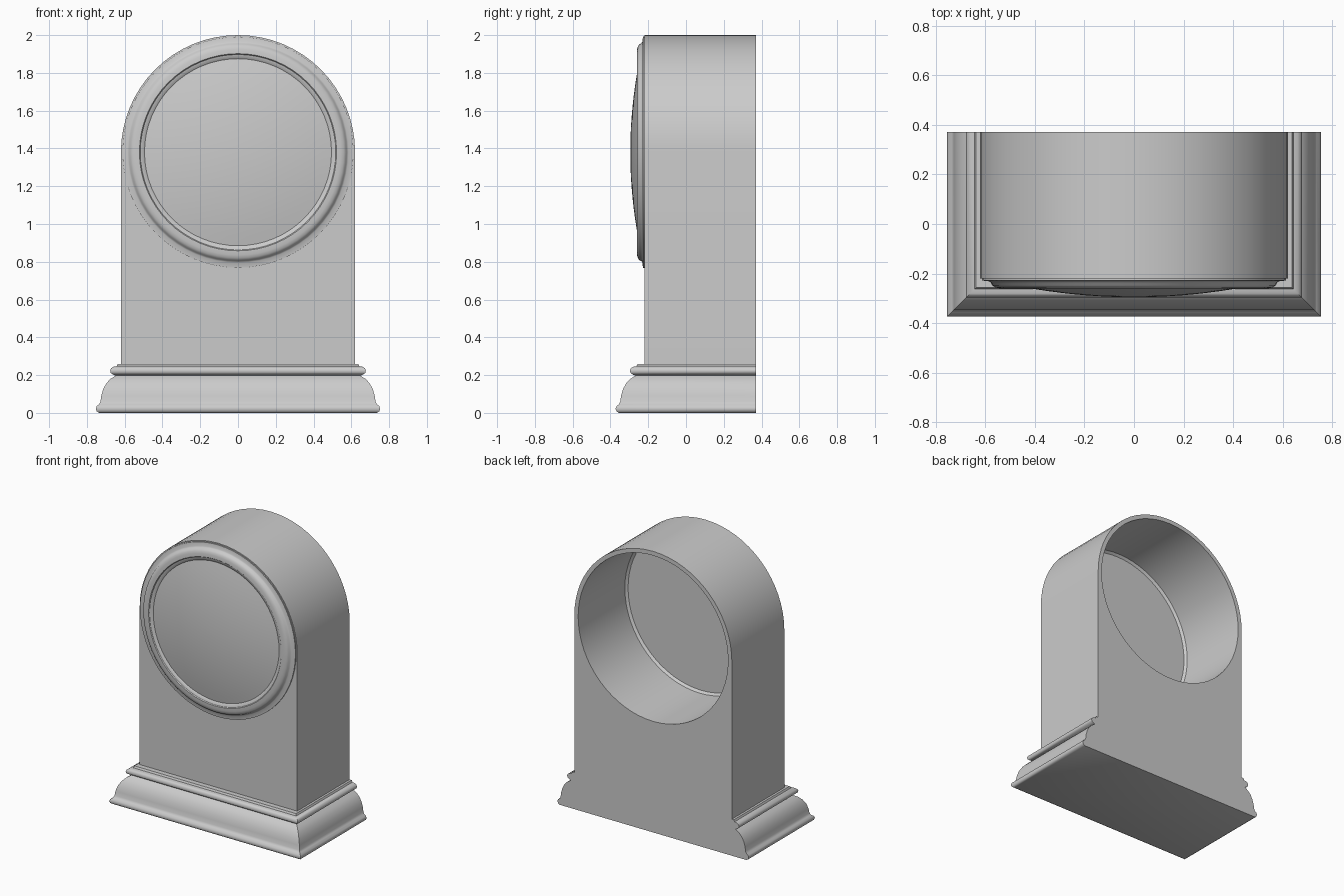
import bpy, bmesh, math

cube = bpy.data.objects.get("Cube")
if cube:
    bpy.data.objects.remove(cube, do_unlink=True)

# one plain colour
grey = bpy.data.materials.new("plain grey")
grey.use_nodes = True
GREY = (0.6, 0.6, 0.6, 1)
grey.diffuse_color = GREY
grey.node_tree.nodes["Principled BSDF"].inputs["Base Color"].default_value = GREY

R = 0.62          # arch radius
CENTRE_Z = 1.38   # arch and dial centre height
FRONT, BACK = -0.22, 0.37


def finish(name, bm, angle=35):
    bmesh.ops.remove_doubles(bm, verts=bm.verts, dist=1e-5)
    bmesh.ops.recalc_face_normals(bm, faces=bm.faces)
    mesh = bpy.data.meshes.new(name)
    bm.to_mesh(mesh)
    bm.free()
    mesh.materials.append(grey)
    obj = bpy.data.objects.new(name, mesh)
    bpy.context.collection.objects.link(obj)
    smooth(obj, angle)
    return obj


def smooth(obj, angle):
    bpy.ops.object.select_all(action='DESELECT')
    obj.select_set(True)
    bpy.context.view_layer.objects.active = obj
    bpy.ops.object.shade_smooth_by_angle(angle=math.radians(angle))


def loft(bm, rings, caps=True):
    rows = [[bm.verts.new(p) for p in ring] for ring in rings]
    n = len(rows[0])
    for a, b in zip(rows, rows[1:]):
        for i in range(n):
            j = (i + 1) % n
            bm.faces.new((a[i], a[j], b[j], b[i]))
    if caps:
        bm.faces.new(rows[0])
        bm.faces.new(rows[-1])


def lathe(name, profile, segments=64, angle=35):
    """Turn (radius, y) points about the dial axis."""
    bm = bmesh.new()
    turns = [2 * math.pi * i / segments for i in range(segments)]
    loft(bm, [[(r * math.cos(t), y, CENTRE_Z + r * math.sin(t)) for t in turns]
              for r, y in profile])
    return finish(name, bm, angle)


# arched case with a round bore from the back
outline = [(-R, 0.255), (R, 0.255)]
outline += [(R * math.cos(math.pi * i / 32), CENTRE_Z + R * math.sin(math.pi * i / 32))
            for i in range(33)]
bm = bmesh.new()
loft(bm, [[(x, y, z) for x, z in outline] for y in (FRONT, BACK)])
case = finish("arched_case", bm)

bore = lathe("bore_cutter", [(0.575, -0.17), (0.59, -0.155), (0.59, 0.5)])
cut = case.modifiers.new("bore", 'BOOLEAN')
cut.operation = 'DIFFERENCE'
cut.solver = 'EXACT'
cut.object = bore
bpy.context.view_layer.objects.active = case
bpy.ops.object.modifier_apply(modifier="bore")
bpy.data.objects.remove(bore, do_unlink=True)
smooth(case, 35)

# rounded bezel around the dial
lathe("bezel", [(0.612, FRONT + 0.01), (0.612, -0.228), (0.585, -0.231), (0.577, -0.236),
                (0.572, -0.247), (0.56, -0.255), (0.545, -0.259), (0.522, -0.26),
                (0.517, -0.254), (0.5, -0.25), (0.49, -0.24)])

# domed glass
EDGE, RISE = 0.495, 0.05
dome = [(EDGE, FRONT + 0.01)]
dome += [(EDGE * k / 10, -0.295 + RISE * (k / 10) ** 2) for k in range(10, 0, -1)]
dome.append((0.01, -0.295))
lathe("dial_glass", dome)

# stepped plinth, moulded on the front and sides and flat at the back
moulding = [(0.735, 0), (0.748, 0.008), (0.753, 0.022), (0.748, 0.036), (0.735, 0.045),
            (0.728, 0.06), (0.724, 0.09), (0.714, 0.125), (0.697, 0.157), (0.675, 0.18),
            (0.648, 0.197), (0.662, 0.203), (0.674, 0.212), (0.677, 0.224), (0.672, 0.236),
            (0.66, 0.244), (0.642, 0.247), (0.636, 0.26)]
bm = bmesh.new()
loft(bm, [[(-w, BACK, z), (-w, 0.38 - w, z), (w, 0.38 - w, z), (w, BACK, z)]
          for w, z in moulding])
finish("plinth", bm, 40)
